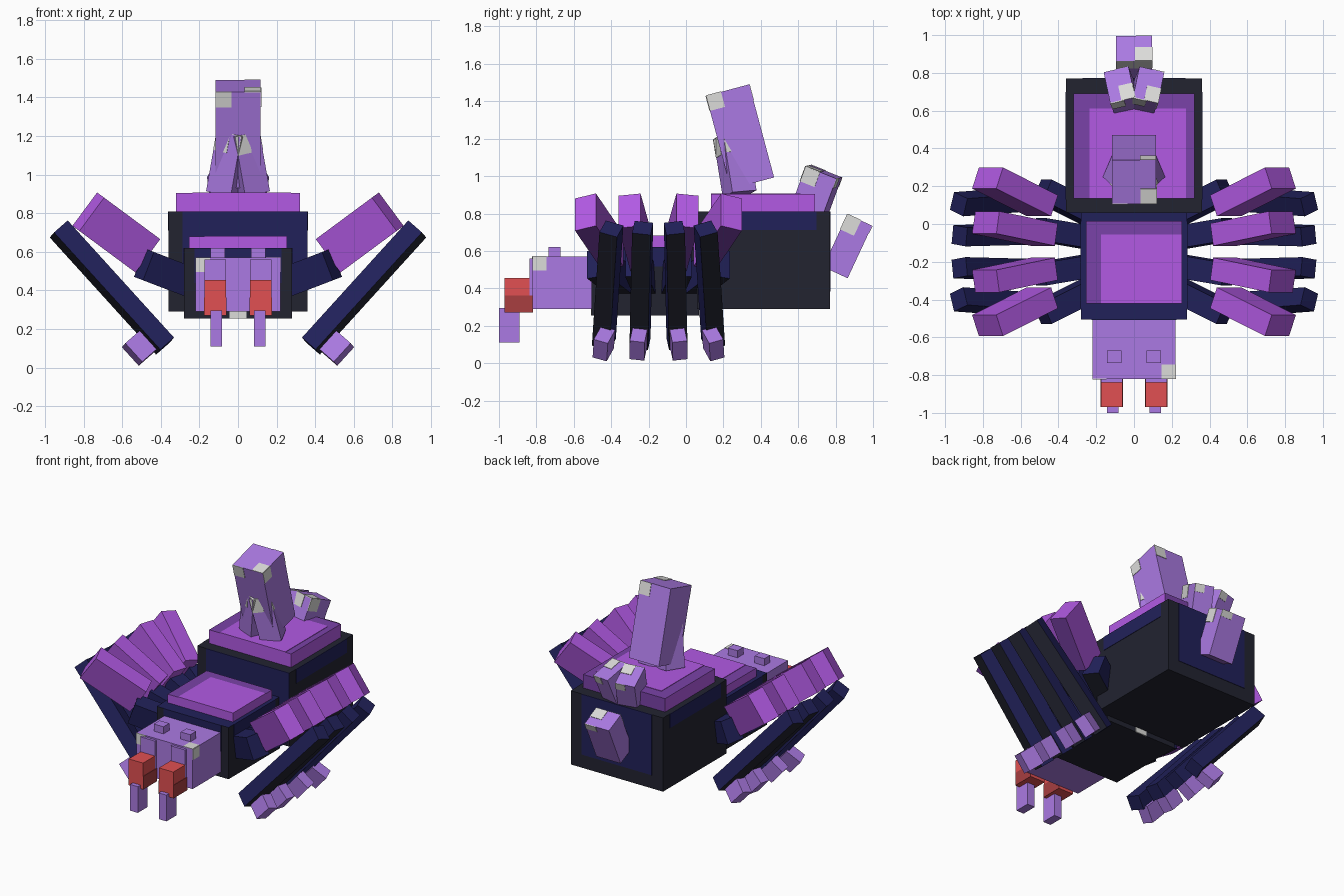
import bpy, bmesh
from math import radians
from mathutils import Matrix, Vector

if "Cube" in bpy.data.objects:
    bpy.data.objects.remove(bpy.data.objects["Cube"])


def material(name, rgb):
    m = bpy.data.materials.new(name)
    m.use_nodes = True
    lin = [((c / 255 + 0.055) / 1.055) ** 2.4 for c in rgb] + [1]
    m.diffuse_color = lin
    m.node_tree.nodes["Principled BSDF"].inputs["Base Color"].default_value = lin
    return m


BLACK = material("blackish shell", (34, 35, 48))
NAVY = material("navy shell", (33, 33, 90))
BRIGHT = material("bright purple", (178, 90, 228))
PLUM = material("plum", (122, 66, 168))
LILAC = material("lilac crystal", (171, 122, 227))
GREY = material("pale grey", (220, 220, 218))
RED = material("red", (225, 80, 82))
DARK_RED = material("dark red", (168, 62, 64))


def place(loc, rx=0, ry=0, rz=0):
    """Location, then tilts, with the turn about the part's own z first."""
    return (Matrix.Translation(loc) @ Matrix.Rotation(radians(ry), 4, 'Y')
            @ Matrix.Rotation(radians(rx), 4, 'X') @ Matrix.Rotation(radians(rz), 4, 'Z'))


def box(name, size, mat, colours, rule=None):
    bm = bmesh.new()
    bmesh.ops.create_cube(bm, size=1)
    bm.normal_update()
    if rule:
        for f in bm.faces:
            f.material_index = rule(f.normal)
    bm.transform(mat @ Matrix.Diagonal((*size, 1)))
    bmesh.ops.recalc_face_normals(bm, faces=bm.faces)
    me = bpy.data.meshes.new(name)
    bm.to_mesh(me)
    bm.free()
    for c in colours:
        me.materials.append(c)
    ob = bpy.data.objects.new(name, me)
    bpy.context.collection.objects.link(ob)


def span(name, x, y, z, colours, rule=None):
    """Axis-aligned box from ranges; returns its size and matrix."""
    size = Vector((x[1] - x[0], y[1] - y[0], z[1] - z[0]))
    mat = Matrix.Translation((sum(x) / 2, sum(y) / 2, sum(z) / 2))
    box(name, size, mat, colours, rule)
    return size, mat


def plate(name, part, axis, side, u, v, colour):
    """Thin plate on one face of a part; u and v run 0..1 over the other two axes."""
    size, mat = part
    a, b = [i for i in range(3) if i != axis]
    s, c = Vector((0, 0, 0)), Vector((0, 0, 0))
    s[axis], c[axis] = 0.006, side * size[axis] / 2
    for i, r in ((a, u), (b, v)):
        s[i] = (r[1] - r[0]) * size[i]
        c[i] = (sum(r) / 2 - 0.5) * size[i]
    box(name, s, mat @ Matrix.Translation(c), [colour])


def worn_corner(name, part, p):
    """Pale patches around the front top corner, p in model units."""
    fx, fy, fz = (min(0.55, p / d) for d in part[0])
    plate(name + "_front", part, 1, -1, (0, fx), (1 - fz, 1), GREY)
    plate(name + "_side", part, 0, 1, (0, fy), (1 - fz, 1), GREY)
    plate(name + "_top", part, 2, 1, (1 - fx, 1), (0, fy), GREY)


# Body
abdomen = span("abdomen", (-0.36, 0.36), (0.06, 0.77), (0.29, 0.81), [BLACK])
plate("abdomen_front_panel", abdomen, 1, -1, (0.1, 1), (0.3, 1), NAVY)
plate("abdomen_back_panel", abdomen, 1, 1, (0.12, 0.88), (0.18, 1), NAVY)
thorax = span("thorax", (-0.28, 0.28), (-0.505, 0.07), (0.255, 0.62), [BLACK, NAVY],
              lambda n: int(n.z > 0.5))
plate("thorax_front_panel", thorax, 1, -1, (0.1, 0.9), (0.5, 1), NAVY)
for s in (-1, 1):
    plate("abdomen_side_band", abdomen, 0, s, (0.1, 0.9), (0.81, 1), NAVY)
    plate("thorax_side_band", thorax, 0, s, (0.1, 0.9), (0.72, 1), NAVY)
    plate("thorax_mark", thorax, 1, s, (0.42, 0.58), (0, 0.1), GREY)


# Back plates with a darker rim
def back_rule(n):
    return int(n.z > 0.5 or n.y > 0.5)


rear = span("abdomen_plate", (-0.32, 0.32), (0.135, 0.69), (0.8, 0.905), [BRIGHT, PLUM], back_rule)
plate("abdomen_plate_centre", rear, 2, 1, (0.13, 0.93), (0, 0.86), BRIGHT)
fore = span("thorax_plate", (-0.255, 0.255), (-0.42, 0.015), (0.61, 0.68), [BRIGHT, PLUM], back_rule)
plate("thorax_plate_centre", fore, 2, 1, (0.16, 1), (0, 0.84), BRIGHT)

# Head, eyes and fangs
head = span("head", (-0.22, 0.22), (-0.82, -0.5), (0.29, 0.57), [LILAC])
worn_corner("head_patch", head, 0.075)


def about(c, w):
    return (c - w / 2, c + w / 2)


for s, side in ((-1, "right"), (1, "left")):
    x = s * 0.118
    span(side + "_eye", about(s * 0.105, 0.075), (-0.735, -0.67), (0.56, 0.62), [LILAC])
    span(side + "_jaw", about(x, 0.112), (-0.838, -0.81), (0.29, 0.56), [LILAC])
    fang = span(side + "_fang_base", about(x, 0.112), (-0.97, -0.818), (0.27, 0.455), [RED])
    for e in (-1, 1):
        plate(side + "_fang_shade", fang, 0, e, (0, 1), (0, 0.5), DARK_RED)
    span(side + "_fang_tip", about(s * 0.112, 0.06), (-1, -0.89), (0.11, 0.295), [LILAC])


# Legs: four per side, mirrored across the body and about the middle row
def underside(n):
    return int(n.z < -0.5)


MID_Y = -0.147
# name, size, x, z, pitch, (dy, yaw, roll) for outer and inner legs, colours
SEGMENTS = [
    ("coxa", (0.3, 0.12, 0.157), 0.36, 0.486, 21, ((0.264, 25, 0), (0.095, 9, 0)), [NAVY, BLACK]),
    ("femur", (0.39, 0.12, 0.215), 0.63, 0.70, 36.5, ((0.317, 22, 0), (0.123, 9.5, 0)), [BRIGHT, PLUM]),
    ("tibia", (0.82, 0.1, 0.1), 0.653, 0.415, 48.8, ((0.272, -3, 20), (0.092, -1, 8)), [NAVY, BLACK]),
    ("foot", (0.13, 0.08, 0.115), 0.508, 0.104, 48.8, ((0.292, -3, 20), (0.107, -1, 8)), [LILAC, LILAC]),
]
for s, side in ((-1, "right"), (1, "left")):
    mirror = Matrix.Diagonal((s, 1, 1, 1))
    for t, end in ((-1, "front"), (1, "back")):
        for k, row in enumerate(("outer", "inner")):
            for part, size, x, z, pitch, turns, cols in SEGMENTS:
                dy, yaw, roll = turns[k]
                m = mirror @ place((x, MID_Y + t * dy, z), rx=t * roll, ry=-pitch, rz=t * yaw)
                box(f"{side}_{end}_{row}_{part}", size, m, cols, underside)


# Crystals
def crystal(name, size, mat, patch):
    box(name, size, mat, [LILAC])
    part = Vector(size), mat
    worn_corner(name + "_patch", part, patch)
    return part


tall = crystal("tall_crystal", (0.235, 0.239, 0.515), place((0, 0.289, 1.211), rx=15), 0.083)
plate("tall_crystal_back_patch", tall, 1, 1, (0.64, 1), (0.83, 1), GREY)

tail = crystal("tail_crystal", (0.19, 0.145, 0.31), place((0, 0.864, 0.625), rx=-25), 0.09)
plate("tail_crystal_front_patch", tail, 1, -1, (0.48, 1), (0.71, 1), GREY)
plate("tail_crystal_back_patch", tail, 1, 1, (0.55, 1), (0.85, 1), GREY)

for s, side in ((-1, "right"), (1, "left")):
    # Shards leaning in against the tall crystal
    crystal(side + "_shard", (0.14, 0.14, 0.32),
            place((s * 0.047, 0.262, 1.06), rx=9, ry=-s * 10, rz=s * 22), 0.1)
    # Pair at the back of the abdomen
    stub = crystal(side + "_back_crystal", (0.135, 0.18, 0.36),
                   place((s * 0.054, 0.675, 0.855), rx=-20, ry=s * 8, rz=-s * 14), 0.085)
    plate(side + "_back_crystal_rear_patch", stub, 1, 1, (0.5, 1), (0.85, 1), GREY)
